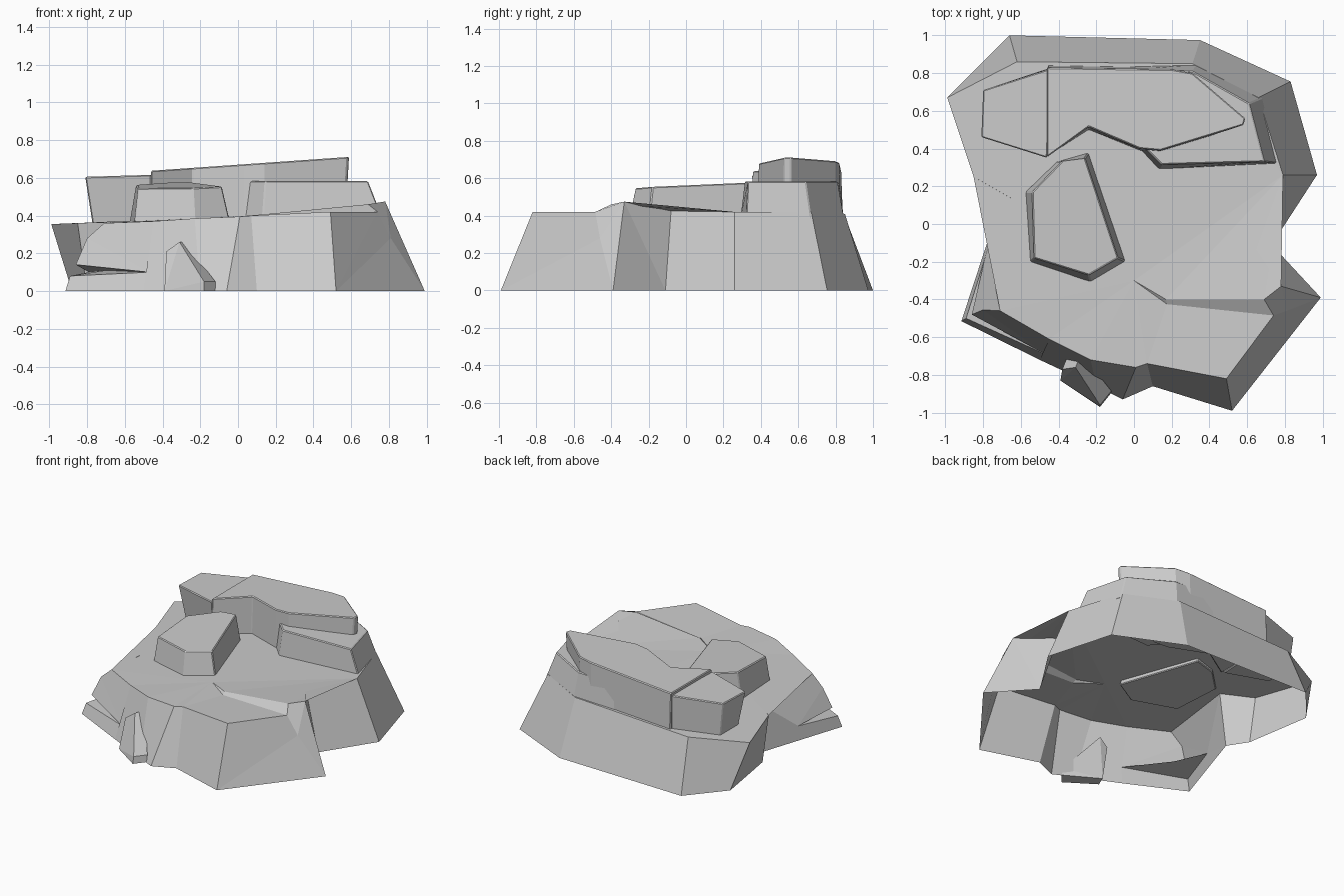
import bpy, bmesh


def make_object(name, points, faces, bevel=0.0):
    bm = bmesh.new()
    vs = [bm.verts.new(p) for p in points]
    for f in faces:
        bm.faces.new([vs[i] for i in f])
    bmesh.ops.triangulate(bm, faces=[f for f in bm.faces if len(f.verts) > 4])
    bmesh.ops.recalc_face_normals(bm, faces=bm.faces[:])
    # keep the open shell facing outward: its upward caps must point up
    if sum(f.normal.z * f.calc_area() for f in bm.faces if abs(f.normal.z) > 0.9) < -0.1:
        bmesh.ops.reverse_faces(bm, faces=bm.faces[:])
    me = bpy.data.meshes.new(name)
    bm.to_mesh(me)
    bm.free()
    ob = bpy.data.objects.new(name, me)
    bpy.context.collection.objects.link(ob)
    if bevel:
        mod = ob.modifiers.new("worn_edges", 'BEVEL')
        mod.width, mod.segments, mod.limit_method = bevel, 1, 'ANGLE'
    return ob


def loft_rock(name, columns, z0, ztop):
    """Closed rock; each column is bottom x, y, top x, y."""
    n = len(columns)
    pts = [(c[0], c[1], z0) for c in columns]
    pts += [(c[2], c[3], ztop(c[2], c[3])) for c in columns]
    faces = [(i, (i + 1) % n, (i + 1) % n + n, i + n) for i in range(n)]
    faces += [tuple(reversed(range(n))), tuple(range(n, 2 * n))]
    return make_object(name, pts, faces, 0.006)


# Base: open-bottomed shell, one row per wall corner (bottom x, y, top x, y, z)
front = [(-0.50, -0.72, -0.45, -0.61, 0.37), (-0.20, -0.86, -0.23, -0.72, 0.385),
         (-0.06, -0.93, 0.01, -0.76, 0.395), (0.10, -0.86, 0.07, -0.74, 0.40),
         (0.52, -0.99, 0.49, -0.82, 0.42)]
rear = [(0.73, -0.11, 0.61, -0.08, 0.425), (0.97, 0.26, 0.79, 0.26, 0.42),
        (0.83, 0.755, 0.66, 0.67, 0.42), (0.35, 0.975, 0.31, 0.85, 0.41),
        (-0.66, 1.0, -0.62, 0.86, 0.37), (-0.88, 0.74, -0.99, 0.67, 0.355),
        (-0.80, 0.25, -0.85, 0.25, 0.36), (-0.71, 0.11, -0.64, 0.13, 0.37)]
P = {}
for tag, rows in (("f", front), ("r", rear)):
    for i, (a, b, c, d, e) in enumerate(rows):
        P[f"{tag}{i}b"] = (a, b, 0)
        P[f"{tag}{i}t"] = (c, d, e)
P.update({
    # left front corner with its horizontal crack
    "L": (-0.915, -0.515, 0), "Ll": (-0.89, -0.50, 0.08), "Lu": (-0.86, -0.48, 0.14),
    "E": (-0.47, -0.69, 0.10), "F": (-0.79, -0.18, 0.10), "I": (-0.70, -0.42, 0.11),
    "S": (-0.80, -0.455, 0.28), "T": (-0.71, -0.46, 0.36),
    # right corner with ledge and cleft
    "R": (0.99, -0.39, 0), "N": (0.81, -0.46, 0.28), "Rf": (0.74, -0.485, 0.42),
    "Rr": (0.78, -0.33, 0.475), "C": (0.69, -0.40, 0.46),
    "A": (0.0, -0.30, 0.395), "B": (0.17, -0.40, 0.41), "Bl": (0.175, -0.425, 0.395)})
F = []
for tag, rows in (("f", front), ("r", rear)):
    for i in range(len(rows) - 1):
        F.append(f"{tag}{i}b {tag}{i+1}b {tag}{i+1}t {tag}{i}t")
F += ["f4b R N Rf f4t", "R r0b r0t Rr N", "Rf N Rr C", "Bl Rf C B", "A Bl B",
      "L f0b E Ll", "Lu E S", "E f0b f0t", "E f0t T S",
      "r7b L Ll F", "F Lu S", "r7b F r7t", "r7t F S T",
      "Ll E I F", "Lu F I E",
      "T f0t f1t f2t f3t f4t Rf Bl A",
      "A B C Rr " + " ".join(f"r{i}t" for i in range(8)) + " T"]
keys = list(P)
make_object("base_rock", [P[k] for k in keys],
            [[keys.index(k) for k in f.split()] for f in F])

# Middle step at the right rear
loft_rock("middle_step",
          [(0.02, 0.41, 0.04, 0.42), (0.13, 0.29, 0.145, 0.315), (0.77, 0.32, 0.69, 0.33),
           (0.68, 0.67, 0.61, 0.64), (0.33, 0.845, 0.31, 0.81), (0.0, 0.835, 0.0, 0.82)],
          0.38, lambda x, y: 0.583)

# Upper slabs
loft_rock("upper_left_slab",
          [(-0.77, 0.49, -0.81, 0.46), (-0.46, 0.38, -0.46, 0.35),
           (-0.44, 0.83, -0.44, 0.825), (-0.77, 0.70, -0.80, 0.71)],
          0.35, lambda x, y: 0.63 + 0.03 * x)
loft_rock("upper_main_slab",
          [(-0.46, 0.36, -0.46, 0.355), (-0.24, 0.50, -0.24, 0.515), (0.03, 0.39, 0.03, 0.40),
           (0.14, 0.38, 0.14, 0.39), (0.56, 0.52, 0.58, 0.525), (0.57, 0.56, 0.59, 0.56),
           (0.29, 0.80, 0.31, 0.80), (0.20, 0.83, 0.20, 0.82), (-0.46, 0.84, -0.46, 0.83)],
          0.36, lambda x, y: 0.67 + 0.07 * x)

# Loose boulder on the plateau
loft_rock("boulder",
          [(-0.575, 0.17, -0.54, 0.17), (-0.41, 0.33, -0.38, 0.335), (-0.24, 0.38, -0.26, 0.35),
           (-0.04, -0.20, -0.085, -0.18), (-0.23, -0.31, -0.24, -0.27), (-0.55, -0.20, -0.53, -0.18)],
          0.36, lambda x, y: 0.565 + 0.05 * y + 0.02 * x)

# Leaning splinter at the front
face = [(-0.39, -0.83, 0), (-0.18, -0.97, 0), (-0.18, -0.96, 0.05),
        (-0.31, -0.76, 0.26), (-0.38, -0.77, 0.21)]
pts = face + [(x + (0.06 if i in (1, 2) else 0.03), y + 0.075, z) for i, (x, y, z) in enumerate(face)]
make_object("front_splinter", pts,
            [(i, (i + 1) % 5, (i + 1) % 5 + 5, i + 5) for i in range(5)]
            + [(4, 3, 2, 1, 0), (5, 6, 7, 8, 9)])
